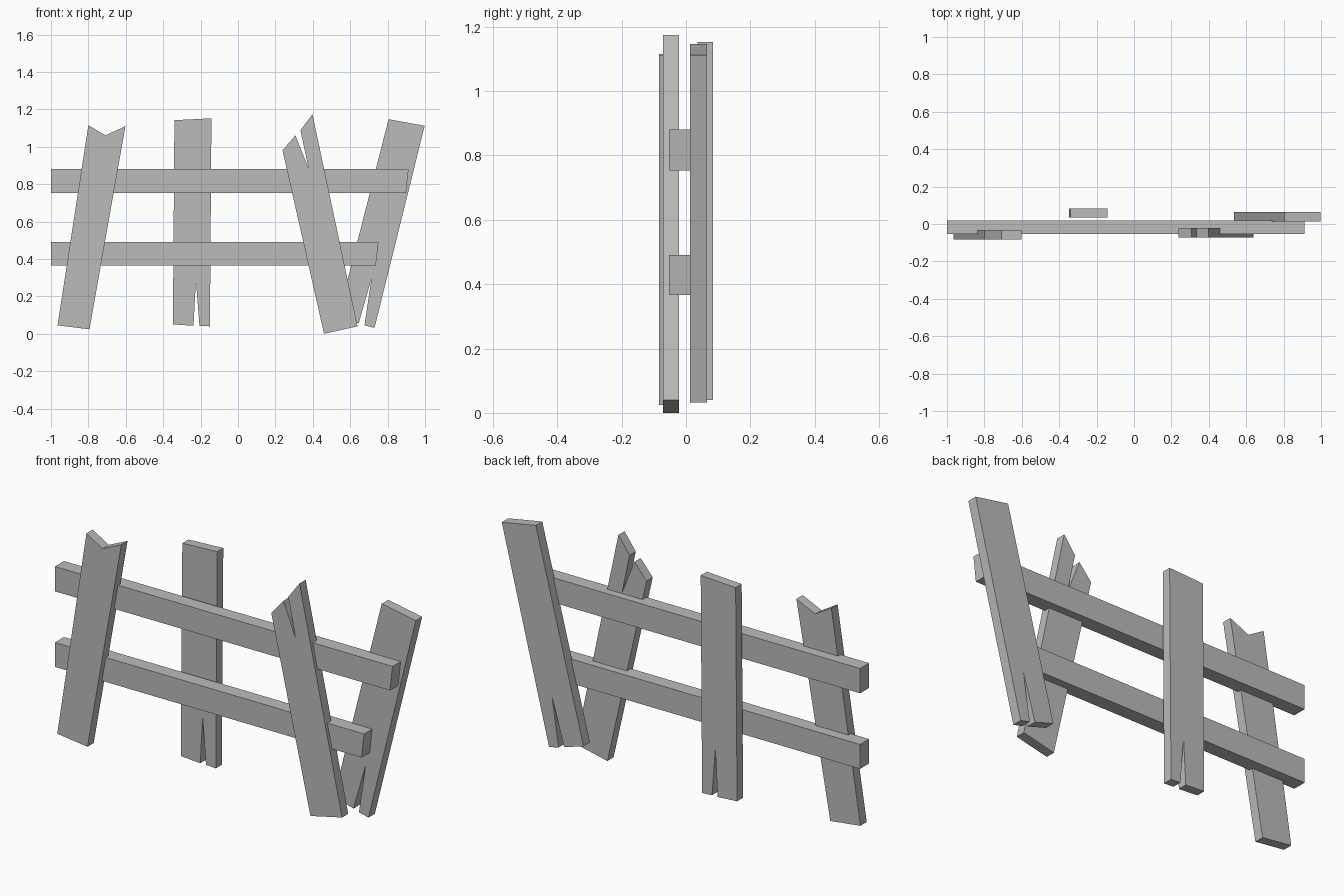
import bpy
import bmesh

cube = bpy.data.objects.get("Cube")
if cube:
    bpy.data.objects.remove(cube, do_unlink=True)

grey = bpy.data.materials.new("weathered grey")
grey.use_nodes = True
colour = (0.5, 0.5, 0.5, 1)
grey.diffuse_color = colour
grey.node_tree.nodes["Principled BSDF"].inputs["Base Color"].default_value = colour


def board(name, outline, front, back):
    """Extrude an x-z outline from the front depth to the back depth."""
    bm = bmesh.new()
    face = bm.faces.new([bm.verts.new((x, front, z)) for x, z in outline])
    new = bmesh.ops.extrude_face_region(bm, geom=[face])["geom"]
    verts = [v for v in new if isinstance(v, bmesh.types.BMVert)]
    bmesh.ops.translate(bm, verts=verts, vec=(0, back - front, 0))
    bmesh.ops.recalc_face_normals(bm, faces=bm.faces)
    mesh = bpy.data.meshes.new(name)
    bm.to_mesh(mesh)
    bm.free()
    mesh.materials.append(grey)
    obj = bpy.data.objects.new(name, mesh)
    bpy.context.collection.objects.link(obj)
    return obj


# Horizontal rails with slightly slanted left ends
for name, low, high, end in (("upper_rail", 0.753, 0.88, 0.912),
                             ("lower_rail", 0.366, 0.491, 0.751)):
    board(name, [(-1, low), (end - 0.014, low), (end, high), (-1, high)],
          -0.053, 0.02)

# Leaning picket with a notched top
board("notched_picket",
      [(-0.965, 0.045), (-0.794, 0.024), (-0.602, 1.11),
       (-0.709, 1.061), (-0.8, 1.115)], -0.084, -0.033)

# Upright picket behind the rails, split at the foot
board("upright_picket",
      [(-0.348, 0.05), (-0.238, 0.043), (-0.225, 0.286), (-0.206, 0.043),
       (-0.15, 0.04), (-0.142, 1.152), (-0.34, 1.142)], 0.035, 0.084)

# Leaning picket with a splintered top
board("splintered_picket",
      [(0.46, 0), (0.639, 0.04), (0.398, 1.174), (0.334, 1.088),
       (0.377, 0.885), (0.307, 1.061), (0.238, 0.981)], -0.071, -0.021)

# Leaning picket behind the rails, split at the foot
board("split_picket",
      [(0.535, 0.088), (0.645, 0.055), (0.714, 0.297), (0.676, 0.045),
       (0.73, 0.032), (0.998, 1.112), (0.805, 1.147)], 0.013, 0.065)
